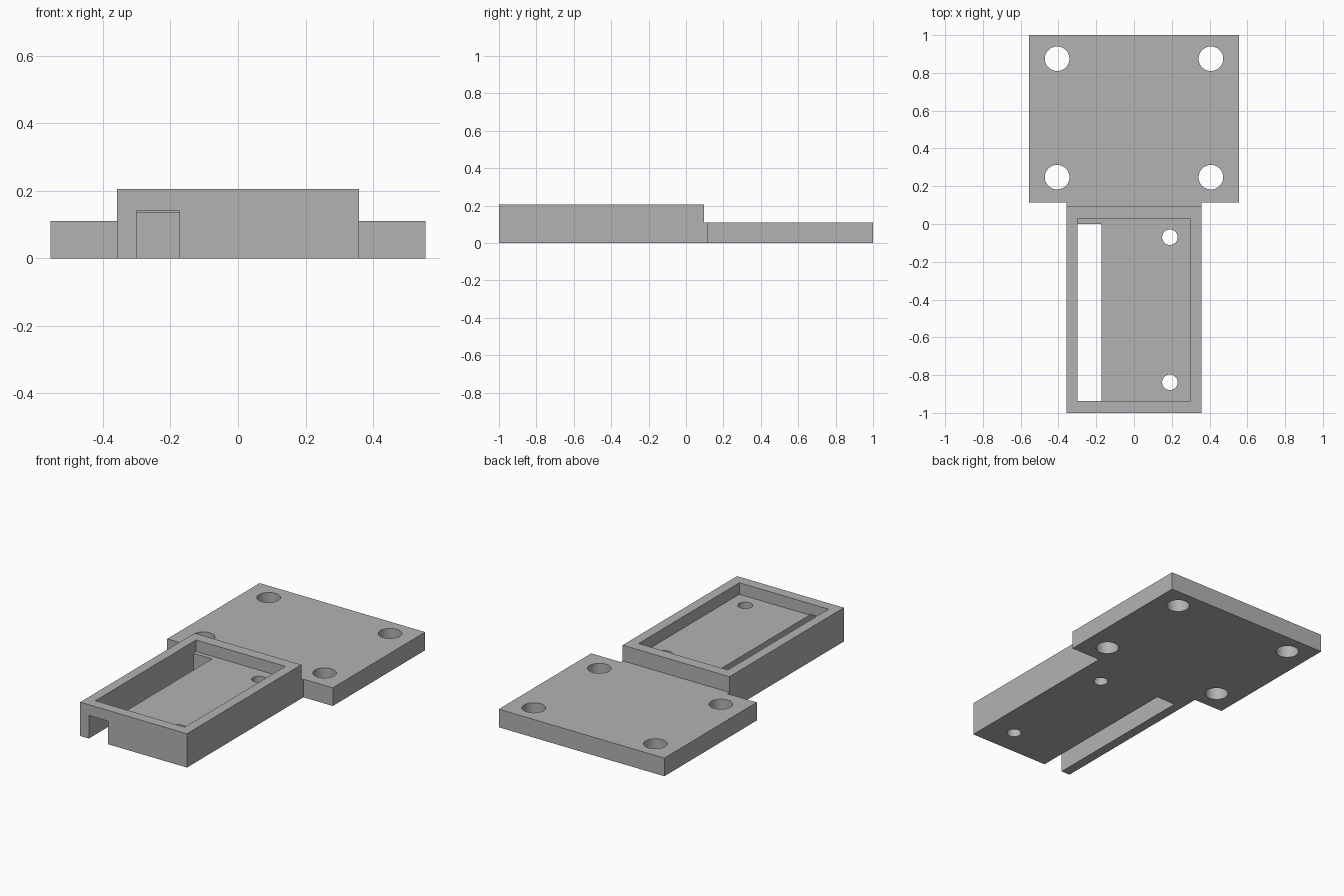
import bpy

cube = bpy.data.objects.get("Cube")
if cube:
    bpy.data.objects.remove(cube, do_unlink=True)

grey = bpy.data.materials.new("plain grey")
grey.use_nodes = True
grey.diffuse_color = (0.45, 0.45, 0.45, 1)
grey.node_tree.nodes["Principled BSDF"].inputs["Base Color"].default_value = (0.45, 0.45, 0.45, 1)


def box(name, x, y, z):
    """Box from (min, max) pairs along each axis."""
    bpy.ops.mesh.primitive_cube_add(size=1)
    ob = bpy.context.object
    ob.name = name
    for v in ob.data.vertices:
        v.co = [r[0] if c < 0 else r[1] for c, r in zip(v.co, (x, y, z))]
    ob.data.materials.append(grey)
    return ob


def drill(name, x, y, radius):
    bpy.ops.mesh.primitive_cylinder_add(vertices=48, radius=radius, depth=1, location=(x, y, 0))
    ob = bpy.context.object
    ob.name = name
    ob.data.materials.append(grey)
    return ob


# Overall slab, carved down to the bracket
body = box("mounting_bracket", (-0.555, 0.555), (-1, 1), (0, 0.205))
cutters = []

# Narrow the front housing on both sides
for side, x in (("right", (-0.8, -0.358)), ("left", (0.358, 0.8))):
    cutters.append(box(side + "_side_cutter", x, (-1.2, 0.115), (-0.2, 0.4)))

# Lower the rear plate
cutters.append(box("plate_top_cutter", (-0.9, 0.9), (0.095, 1.2), (0.11, 0.5)))

# Shallow tray pocket, and the channel that opens through the front wall
cutters.append(box("pocket_cutter", (-0.3, 0.298), (-0.937, 0.028), (0.135, 0.6)))
cutters.append(box("channel_cutter", (-0.3, -0.173), (-1.3, 0), (-0.3, 0.14)))

# Plate mounting holes and small tray holes
for x in (-0.407, 0.407):
    for y in (0.248, 0.875):
        cutters.append(drill("plate_hole_cutter", x, y, 0.065))
for y in (-0.838, -0.07):
    cutters.append(drill("tray_hole_cutter", 0.19, y, 0.041))

# Carve, then discard the cutters
bpy.ops.object.select_all(action="DESELECT")
bpy.context.view_layer.objects.active = body
body.select_set(True)
for cutter in cutters:
    mod = body.modifiers.new("carve", "BOOLEAN")
    mod.operation = "DIFFERENCE"
    mod.solver = "EXACT"
    mod.object = cutter
    bpy.ops.object.modifier_apply(modifier=mod.name)
    bpy.data.objects.remove(cutter, do_unlink=True)

bpy.ops.object.shade_smooth_by_angle()
